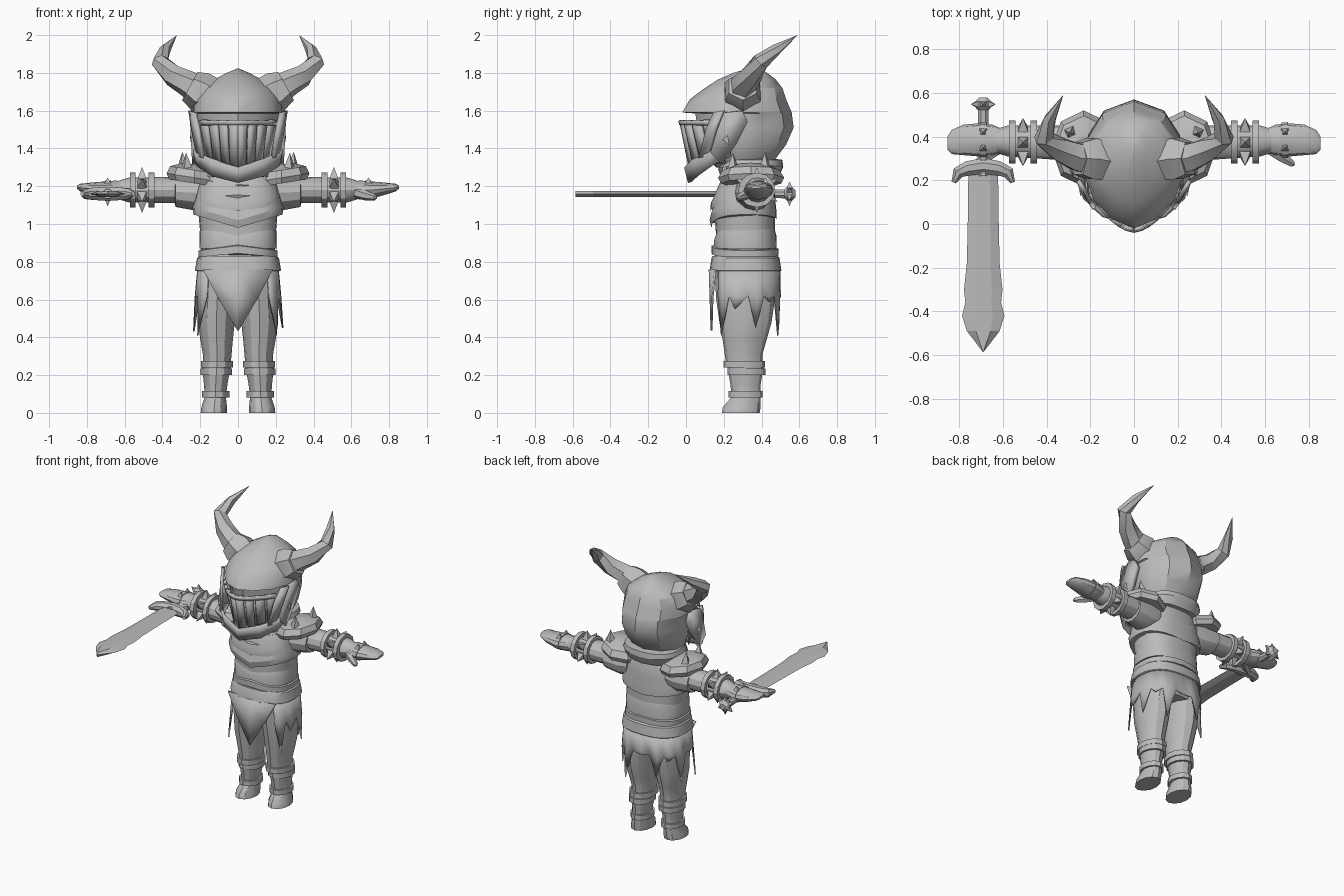
import bpy, bmesh, math
from mathutils import Vector

steel = bpy.data.materials.new("grey_steel")
steel.diffuse_color = (0.5, 0.5, 0.5, 1)


def finish(name, bm, thick=0, angle=30):
    bmesh.ops.remove_doubles(bm, verts=bm.verts, dist=0.0004)
    bmesh.ops.recalc_face_normals(bm, faces=bm.faces)
    me = bpy.data.meshes.new(name)
    bm.to_mesh(me)
    bm.free()
    me.materials.append(steel)
    ob = bpy.data.objects.new(name, me)
    bpy.context.collection.objects.link(ob)
    if thick:
        mod = ob.modifiers.new("thickness", 'SOLIDIFY')
        mod.thickness, mod.offset = thick, 0
    bpy.ops.object.select_all(action='DESELECT')
    bpy.context.view_layer.objects.active = ob
    ob.select_set(True)
    bpy.ops.object.shade_smooth_by_angle(angle=math.radians(angle))
    return ob


def loft(name, rings, caps=True, closed=True, thick=0, angle=30):
    bm = bmesh.new()
    vs = [[bm.verts.new(p) for p in r] for r in rings]
    n = len(rings[0])
    for a, b in zip(vs, vs[1:]):
        for i in range(n if closed else n - 1):
            j = (i + 1) % n
            bm.faces.new((a[i], a[j], b[j], b[i]))
    if caps and closed:
        bm.faces.new(vs[0])
        bm.faces.new(vs[-1])
    return finish(name, bm, thick, angle)


def oval(z, cx, rx, cy, ry, n=12):
    return [(cx + rx * math.cos(t), cy + ry * math.sin(t), z)
            for t in (2 * math.pi * i / n for i in range(n))]


def box_oval(z, hw, yf, yb, dip=0.0, n=24):
    """Rounded-square ring; dip lowers its front and back centre."""
    out = []
    for i in range(n):
        t = 2 * math.pi * i / n
        c, s = math.cos(t), math.sin(t)
        x = hw * math.copysign(abs(c) ** 0.8, c)
        y = (yf + yb) / 2 + (yb - yf) / 2 * math.copysign(abs(s) ** 0.8, s)
        d = dip * (1 - abs(x) / hw) * (1 if s < 0 else 0.4)
        out.append((x, y, z - d))
    return out


def head_ring(z, yf, yb, hw):
    half = [(0, 0), (.42, .07), (.78, .22), (1, .45), (.95, .68), (.62, .9), (0, 1)]
    pts = half + [(-x, y) for x, y in half[-2:0:-1]]
    return [(x * hw, yf + (yb - yf) * y, z) for x, y in pts]


def tube(name, path, n=8, angle=30):
    """Tube through (x, y, z, radius) points."""
    ps = [Vector(p[:3]) for p in path]
    rings = []
    for i, p in enumerate(ps):
        d = ps[min(i + 1, len(ps) - 1)] - ps[max(i - 1, 0)]
        q = d.to_track_quat('Z', 'Y')
        r = path[i][3]
        rings.append([p + q @ Vector((r * math.cos(t), r * math.sin(t), 0))
                      for t in (2 * math.pi * (k + .5) / n for k in range(n))])
    return loft(name, rings, angle=angle)


def spike(name, base, direction, r, h):
    b = Vector(base)
    e = b + Vector(direction).normalized() * h
    tube(name, [(*b, r), (*e, .001)], 4)


def arm_ring(s, x, cy, cz, ry, rz, n=12):
    return [(s * x, cy + ry * math.cos(t), cz + rz * math.sin(t))
            for t in (2 * math.pi * i / n for i in range(n))]


def plate(name, pts, thick):
    bm = bmesh.new()
    bm.faces.new([bm.verts.new(p) for p in pts])
    return finish(name, bm, thick)


# Helmet skull with keel and overhanging brow
loft("helmet", [head_ring(*r) for r in (
    (1.30, .16, .43, .15), (1.34, .12, .47, .18), (1.42, .08, .53, .21), (1.51, .06, .57, .222),
    (1.585, .05, .56, .22), (1.59, -.02, .56, .235), (1.66, .02, .53, .228), (1.72, .10, .51, .195),
    (1.765, .17, .475, .125), (1.80, .25, .43, .06), (1.823, .33, .37, .004))])

# Visor made of separate bars
def visor_pt(u, z, dz=0):
    k = (1.55 - z) / .25
    return (u * (.2 - .035 * k), -.03 + .05 * k + .17 * abs(u) ** 1.7, z + dz)

edges = [0, .24, .29, .50, .55, .76, .81, 1.0]
for s in (-1, 1):
    for a, b in zip(edges[::2], edges[1::2]):
        rows = [[visor_pt(s * u, z, .05 * abs(u) * (1.55 - z) / .25) for u in (a, b)]
                for z in (1.55, 1.42, 1.30)]
        loft("visor_bar", rows, closed=False, thick=.015)
loft("visor_top_rim", [[visor_pt(u / 6, z) for u in range(-6, 7)] for z in (1.548, 1.525)],
     closed=False, thick=.022)
loft("visor_backing", [[(x, y + .025, z) for x, y, z in (visor_pt(u / 6, zz) for u in range(-6, 7))]
                       for zz in (1.53, 1.32)], closed=False, thick=.01)

# Chin guard, a V-shaped band
chin = [(.245, .22, 1.47, 1.36), (.225, .12, 1.38, 1.31), (.14, .04, 1.345, 1.255), (0, .0, 1.30, 1.22)]
chin += [(-x, y, a, b) for x, y, a, b in chin[-2::-1]]
loft("chin_guard", [[(x, y, a) for x, y, a, b in chin], [(x * .94, y + .02, b) for x, y, a, b in chin]],
     closed=False, thick=.02)

for s in (-1, 1):
    # Leaf-shaped cheek guards and their raised front rim
    leaf = [(.20, 1.59), (.30, 1.60), (.325, 1.54), (.27, 1.43), (.19, 1.315), (.13, 1.38), (.165, 1.50)]
    plate("cheek_guard", [(s * (.232 + .05 * (z - 1.4)), y, z) for y, z in leaf], .03)
    loft("cheek_rim", [[(s * x, y, z) for x, y, z in p] for p in (
        ((.255, .2, 1.6), (.24, .16, 1.5), (.21, .12, 1.36)),
        ((.225, .15, 1.59), (.205, .11, 1.5), (.18, .07, 1.35)))], closed=False, thick=.02)
    # Bent horns with socket collars
    tube("horn_socket", [(s * .13, .29, 1.67, .10), (s * .20, .30, 1.70, .108), (s * .255, .30, 1.73, .085)], 6)
    tube("horn", [(s * .2, .30, 1.70, .085), (s * .27, .31, 1.745, .07), (s * .345, .345, 1.785, .06),
                  (s * .413, .395, 1.86, .046), (s * .385, .48, 1.925, .03), (s * .325, .588, 1.998, .001)], 6)

# Layered torso plates
for nm, rs in (
    ("abdomen", ((.82, .195, .15, .47), (.93, .198, .16, .47), (1.06, .21, .15, .47))),
    ("lower_chest_plate", ((1.05, .236, .135, .48, .07), (1.09, .24, .125, .48, .07), (1.17, .22, .15, .47, .06))),
    ("middle_chest_plate", ((1.10, .225, .13, .475, .03), (1.15, .225, .13, .475, .05), (1.24, .2, .17, .46, .05))),
    ("upper_chest_plate", ((1.19, .205, .145, .47, .06), (1.25, .19, .18, .46, .03), (1.34, .12, .22, .42))),
    ("waist_plate", ((.87, .205, .148, .48, -.0), (.96, .203, .148, .478, .05), (.99, .195, .16, .47, .05))),
    ("pelvis", ((.62, .17, .17, .46), (.70, .2, .15, .48), (.78, .2, .15, .48))),
    ("belt", ((.75, .222, .13, .50), (.755, .228, .125, .505), (.82, .217, .135, .495), (.83, .205, .14, .485))),
    ("belt_trim", ((.825, .208, .135, .49, -.02), (.86, .208, .135, .49, -.025), (.865, .19, .15, .47, -.025))),
    ("collar", ((1.26, .18, .19, .49, .03), (1.31, .2, .17, .515, .02), (1.34, .19, .19, .51), (1.345, .14, .22, .47))),
):
    loft(nm, [box_oval(*r) for r in rs])

# Front tabard point
loft("tabard", [[(-.185, .155, .76), (0, .125, .76), (.185, .155, .76)],
                [(-.10, .14, .60), (0, .13, .60), (.10, .14, .60)],
                [(-.002, .135, .435), (0, .135, .435), (.002, .135, .435)]], closed=False, thick=.01)

# Ragged skirt round the sides and back
drops = [.42, .56, .46, .60, .42, .62, .48, .60, .44, .62, .42]
bm = bmesh.new()
a0, a1 = math.radians(-48), math.radians(228)
m = len(drops)

def skirt_pt(k, z):
    t = a0 + (a1 - a0) * k / m
    f = 1 + .15 * (.76 - z) / .34
    c, s = math.cos(t), math.sin(t)
    return bm.verts.new((.212 * f * math.copysign(abs(c) ** .8, c),
                         .315 + .18 * math.copysign(abs(s) ** .8, s) * (1 + (f - 1) * .3), z))

for k, z in enumerate(drops):
    top = [skirt_pt(k + i / 2, .76) for i in range(3)]
    mid = [skirt_pt(k + i / 2, .62) for i in range(3)]
    tip = skirt_pt(k + .4, z - .01)
    for i in range(2):
        bm.faces.new((top[i], top[i + 1], mid[i + 1], mid[i]))
        bm.faces.new((mid[i], mid[i + 1], tip))
finish("skirt", bm, .008)

for s in (-1, 1):
    # Legs, boots and straps
    def leg(nm, rs):
        loft(nm, [oval(z, s * cx, rx, cy, ry) for z, cx, rx, cy, ry in rs])
    leg("leg", ((.76, .105, .098, .315, .165), (.6, .11, .1, .315, .155), (.48, .115, .098, .315, .138),
                (.38, .113, .085, .31, .115), (.31, .11, .076, .305, .1), (.24, .112, .072, .31, .095)))
    leg("boot", ((0, .128, .07, .29, .1), (.03, .126, .068, .295, .1), (.085, .12, .056, .318, .076),
                 (.15, .118, .062, .315, .08), (.24, .115, .075, .315, .095)))
    for z, h, cx, rx, cy, ry in ((.082, .035, .118, .072, .315, .09), (.2, .036, .115, .083, .32, .1),
                                 (.24, .036, .112, .085, .308, .11)):
        leg("boot_strap", ((z, cx, rx, cy, ry), (z + h, cx, rx, cy, ry)))

    # Arms, bracers and mitten hands
    def arm(nm, rs):
        loft(nm, [arm_ring(s, *r) for r in rs])
    arm("sleeve", ((.15, .35, 1.17, .1, .09), (.22, .36, 1.165, .1, .095), (.33, .37, 1.17, .09, .08),
                   (.335, .37, 1.17, .07, .06)))
    arm("arm", ((.3, .37, 1.18, .08, .07), (.44, .375, 1.18, .075, .068), (.58, .38, 1.18, .07, .065),
                (.63, .38, 1.18, .055, .05)))
    for x in (.455, .555):
        arm("bracer_ring", ((x - .012, .375, 1.18, .098, .092), (x + .018, .375, 1.18, .098, .092)))
    for k in range(6):
        t = math.pi / 2 + k * math.pi / 3
        c, d = math.cos(t), math.sin(t)
        spike("bracer_spike", (s * .508, .375 + .065 * c, 1.18 + .06 * d), (0, c, d), .034, .06)
    arm("hand", ((.59, .38, 1.18, .05, .045), (.65, .385, 1.18, .07, .05), (.71, .385, 1.18, .076, .045),
                 (.78, .385, 1.187, .07, .032), (.835, .375, 1.193, .055, .02), (.853, .37, 1.195, .03, .008)))
    tube("thumb", [(s * .63, .34, 1.165, .03), (s * .68, .305, 1.15, .026), (s * .725, .275, 1.14, .016),
                   (s * .735, .27, 1.14, .004)], 6)
    arm("hand_strap", ((.675, .385, 1.18, .079, .052), (.705, .385, 1.18, .081, .049)))
    for y in (.35, .42):
        spike("hand_stud", (s * .69, y, 1.215), (0, 0, 1), .024, .03)

    # Faceted shoulder plates with spikes
    def tilted(z, rx, ry):
        return [(s * x, y, zz + .16 * (x - .23)) for x, y, zz in oval(z, .23, rx, .345, ry, 8)]
    loft("shoulder_plate", [tilted(*r) for r in ((1.215, .135, .16), (1.245, .148, .175), (1.285, .13, .15),
                                                 (1.315, .06, .08))])
    for x, y, z in ((.13, .215, 1.25), (.27, .25, 1.275), (.29, .42, 1.28)):
        spike("shoulder_spike", (s * x, y, z), (s * .05, -.02, 1), .04, .10)

# Sword held forward in the right hand
X, Z = -.69, 1.16
half = [(.25, .068), (.05, .07), (-.18, .075), (-.30, .088), (-.36, .082), (-.42, .097), (-.49, .075), (-.585, .002)]
loft("blade", [[(X - w, y, Z), (X - w * .45, y, Z + .016), (X + w * .45, y, Z + .016), (X + w, y, Z),
                (X + w * .45, y, Z - .016), (X - w * .45, y, Z - .016)] for y, w in half], angle=10)
tube("sword_grip", [(X, .22, Z, .028), (X, .40, Z, .024), (X, .53, Z, .026)])
tube("guard", [(X - .135, .19, Z, .012), (X - .115, .235, Z, .03), (X - .07, .255, Z, .036), (X, .265, Z, .04),
               (X + .07, .255, Z, .036), (X + .115, .235, Z, .03), (X + .135, .19, Z, .012)])
tube("pommel", [(X, .515, Z, .02), (X, .535, Z, .04), (X, .56, Z, .04), (X, .58, Z, .02)])
for k in range(6):
    t = k * math.pi / 3 + math.pi / 6
    spike("pommel_spike", (X + .03 * math.cos(t), .548, Z + .03 * math.sin(t)),
          (math.cos(t), 0, math.sin(t)), .02, .035)
